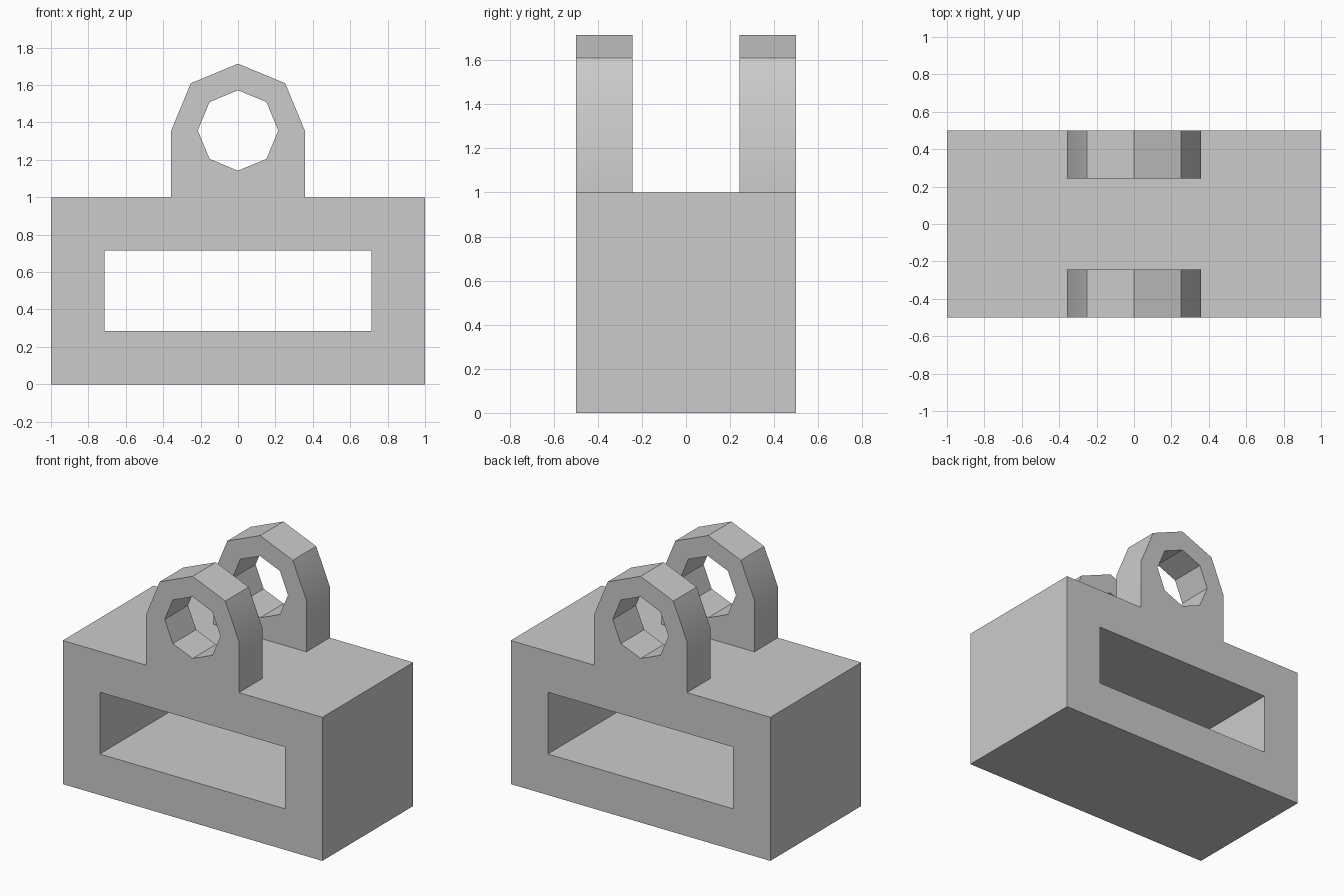
import bpy
import bmesh
from math import cos, sin, pi

cube = bpy.data.objects.get("Cube")
if cube:
    bpy.data.objects.remove(cube, do_unlink=True)

HALF_DEPTH = 0.5
GAP = 0.243          # half the space between the two lugs
LUG_R, HOLE_R = 0.357, 0.215
PIN_Z = 1.357

grey = bpy.data.materials.new("plain grey")
grey.use_nodes = True
colour = (0.6, 0.6, 0.6, 1)
grey.diffuse_color = colour
grey.node_tree.nodes["Principled BSDF"].inputs["Base Color"].default_value = colour


def arc(radius, steps):
    """Points of an octagon around the pin axis, counter-clockwise."""
    return [(radius * cos(i * pi / 4), PIN_Z + radius * sin(i * pi / 4))
            for i in range(steps)]


def rect(x, z0, z1):
    return [(-x, z0), (x, z0), (x, z1), (-x, z1)]


def prism(name, outline, half_depth):
    """Extrude an x-z outline evenly to both sides of y = 0."""
    bm = bmesh.new()
    face = bm.faces.new([bm.verts.new((x, -half_depth, z)) for x, z in outline])
    out = bmesh.ops.extrude_face_region(bm, geom=[face])["geom"]
    moved = [v for v in out if isinstance(v, bmesh.types.BMVert)]
    bmesh.ops.translate(bm, vec=(0, 2 * half_depth, 0), verts=moved)
    bmesh.ops.recalc_face_normals(bm, faces=bm.faces)
    mesh = bpy.data.meshes.new(name)
    bm.to_mesh(mesh)
    bm.free()
    mesh.materials.append(grey)
    obj = bpy.data.objects.new(name, mesh)
    bpy.context.collection.objects.link(obj)
    return obj


# Block and lug silhouette in one outline
outline = [(-1, 0), (1, 0), (1, 1), (LUG_R, 1)] + arc(LUG_R, 5) + [(-LUG_R, 1), (-1, 1)]
bracket = prism("bracket", outline, HALF_DEPTH)

# Window through the block, pin hole, and the gap that parts the lugs
cutters = [
    prism("window_cutter", rect(0.714, 0.286, 0.716), 1),
    prism("pin_hole_cutter", arc(HOLE_R, 8), 1),
    prism("lug_gap_cutter", rect(0.5, 1, 2), GAP),
]
bpy.ops.object.select_all(action="DESELECT")
bpy.context.view_layer.objects.active = bracket
bracket.select_set(True)
for cutter in cutters:
    mod = bracket.modifiers.new(cutter.name, "BOOLEAN")
    mod.operation = "DIFFERENCE"
    mod.solver = "EXACT"
    mod.object = cutter
    bpy.ops.object.modifier_apply(modifier=mod.name)
    bpy.data.objects.remove(cutter, do_unlink=True)

# Soft shading only where the lug sides run into the rounded top
bpy.ops.object.shade_smooth_by_angle()
